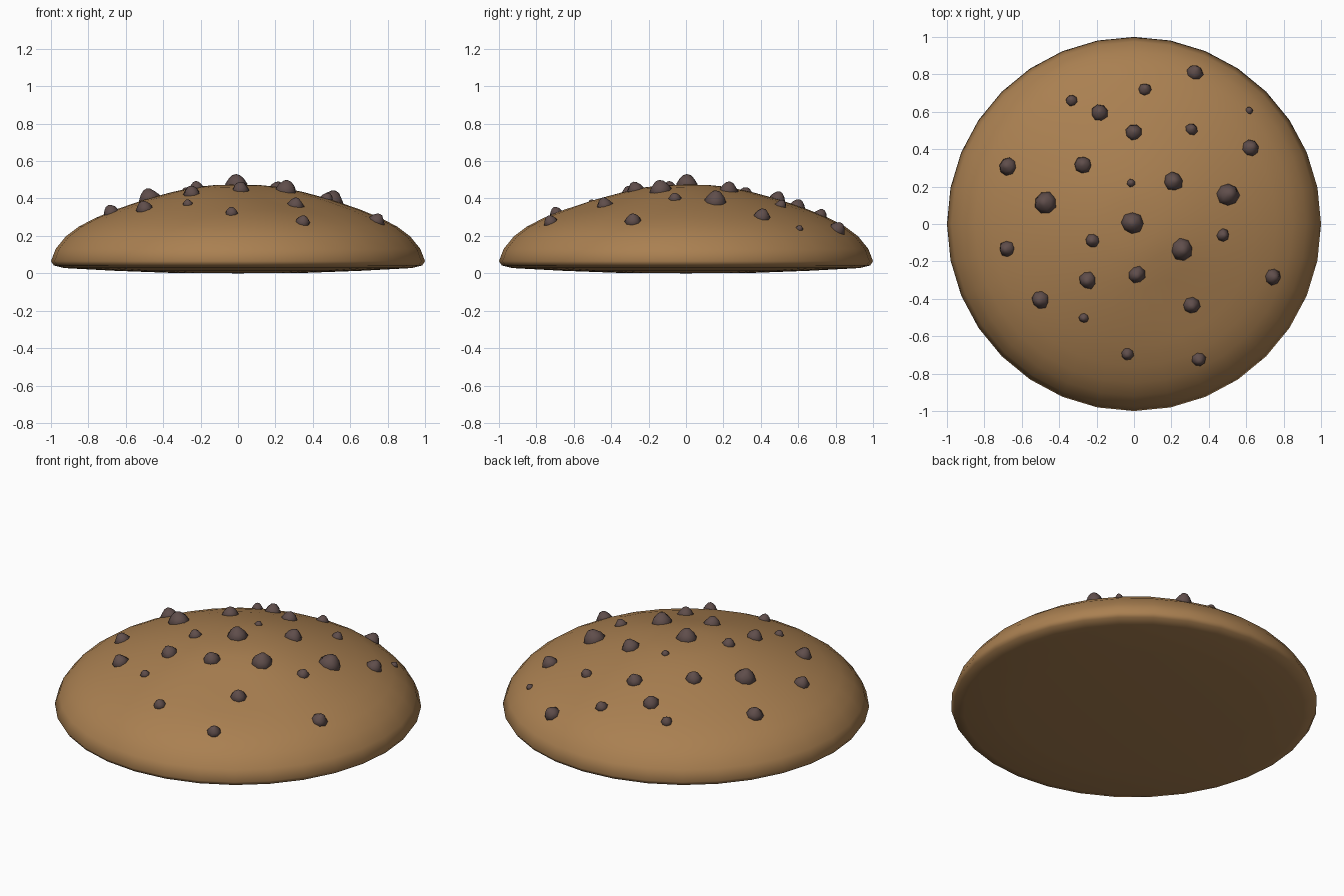
import bpy, bmesh, math, random
from mathutils import Vector, Matrix

if "Cube" in bpy.data.objects:
    bpy.data.objects.remove(bpy.data.objects["Cube"])

random.seed(4)


def material(name, rgb):
    m = bpy.data.materials.new(name)
    m.diffuse_color = (*rgb, 1)
    m.use_nodes = True
    m.node_tree.nodes["Principled BSDF"].inputs["Base Color"].default_value = m.diffuse_color
    return m


dough = material("baked dough", (0.40, 0.215, 0.082))
chocolate = material("dark chocolate", (0.115, 0.075, 0.07))

# Dome profile (radius, height), from the top centre to the rim, then the underside
TOP = [(0, 0.475), (0.12, 0.472), (0.22, 0.462), (0.35, 0.435), (0.5, 0.394), (0.65, 0.342),
       (0.76, 0.297), (0.85, 0.25), (0.92, 0.198), (0.975, 0.13), (1.0, 0.065)]
UNDER = [(0.985, 0.042), (0.93, 0.028), (0.65, 0.013), (0.35, 0.002), (0, 0)]


def dent(x, y):
    return 0.022 * math.exp(-((x - 0.25) ** 2 + (y + 0.4) ** 2) / 0.05)


def height(x, y):
    r = math.hypot(x, y)
    for (r0, z0), (r1, z1) in zip(TOP, TOP[1:]):
        if r <= r1:
            return z0 + (z1 - z0) * (r - r0) / (r1 - r0) - dent(x, y)
    return TOP[-1][1]


def normal(x, y, d=0.04):
    return Vector((height(x - d, y) - height(x + d, y),
                   height(x, y - d) - height(x, y + d), 2 * d)).normalized()


def lathe(bm, profile, sides, wobble=0.0):
    """Revolve a profile that starts and ends on the axis."""
    rings = []
    for r, z in profile:
        if r == 0:
            rings.append([bm.verts.new((0, 0, z))] * sides)
            continue
        ring = []
        for i in range(sides):
            a = 2 * math.pi * i / sides
            k = r * (1 + random.uniform(-wobble, wobble))
            ring.append(bm.verts.new((k * math.cos(a), k * math.sin(a), z)))
        rings.append(ring)
    for a, b in zip(rings, rings[1:]):
        for i in range(sides):
            j = (i + 1) % sides
            bm.faces.new(list(dict.fromkeys((a[i], b[i], b[j], a[j]))))
    bmesh.ops.recalc_face_normals(bm, faces=bm.faces)


def finish(bm, name, mat):
    me = bpy.data.meshes.new(name)
    bm.to_mesh(me)
    bm.free()
    me.materials.append(mat)
    ob = bpy.data.objects.new(name, me)
    bpy.context.collection.objects.link(ob)
    for p in me.polygons:
        p.use_smooth = True
    return ob


# Cookie body: revolved dome with a shallow dent
bm = bmesh.new()
lathe(bm, TOP + UNDER, 32)
for v in bm.verts:
    if v.co.z > 0.2:
        v.co.z -= dent(v.co.x, v.co.y)
finish(bm, "cookie_body", dough)

# Chocolate chips: x, y, radius as seen from above
CHIPS = [(-0.01, 0.005, 0.058), (-0.015, 0.22, 0.022), (0.215, 0.23, 0.05), (0.51, 0.16, 0.062),
         (0.26, -0.14, 0.06), (0.48, -0.06, 0.034), (0.015, -0.275, 0.046), (-0.225, -0.09, 0.037),
         (-0.25, -0.305, 0.047), (-0.48, 0.115, 0.06), (-0.275, 0.32, 0.046), (-0.68, 0.31, 0.047),
         (-0.685, -0.135, 0.044), (-0.505, -0.41, 0.047), (-0.27, -0.505, 0.027), (-0.035, -0.7, 0.035),
         (0.35, -0.73, 0.04), (0.31, -0.44, 0.045), (0.75, -0.285, 0.044), (0.63, 0.41, 0.046),
         (0.62, 0.61, 0.02), (0.33, 0.82, 0.045), (0.31, 0.51, 0.033), (0.0, 0.495, 0.044),
         (-0.185, 0.6, 0.047), (-0.335, 0.665, 0.032), (0.06, 0.725, 0.034)]
CHIP_PROFILE = [(0, 0.97), (0.36, 0.86), (0.72, 0.5), (1.0, 0.05), (0.85, -0.35), (0, -0.5)]

for n, (x, y, r) in enumerate(CHIPS):
    up = normal(x, y)
    bm = bmesh.new()
    lathe(bm, [(a * r, b * r) for a, b in CHIP_PROFILE], 8, 0.08)
    x, y = x - up.x * 0.4 * r, y - up.y * 0.4 * r
    place = (Matrix.Translation((x, y, height(x, y))) @ up.to_track_quat('Z', 'Y').to_matrix().to_4x4()
             @ Matrix.Rotation(random.uniform(0, 6), 4, 'Z'))
    bm.transform(place)
    finish(bm, f"chocolate_chip_{n + 1}", chocolate)
